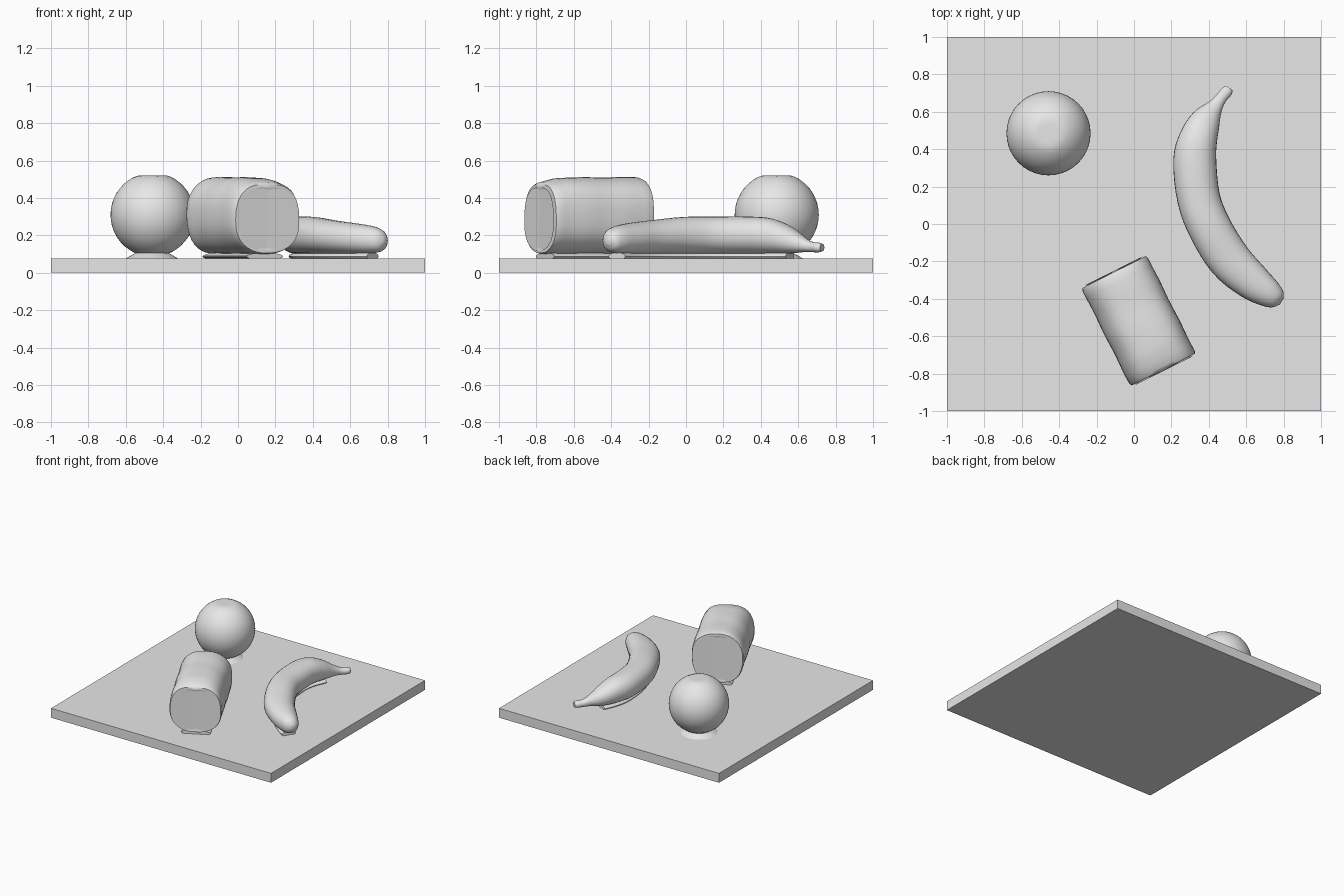
import bpy, bmesh, math
from mathutils import Vector

if "Cube" in bpy.data.objects:
    bpy.data.objects.remove(bpy.data.objects["Cube"])

grey = bpy.data.materials.new("plain grey")
grey.diffuse_color = (0.8, 0.8, 0.8, 1)
grey.use_nodes = True
grey.node_tree.nodes["Principled BSDF"].inputs["Base Color"].default_value = grey.diffuse_color


def finish(bm, name, angle=50):
    bmesh.ops.recalc_face_normals(bm, faces=bm.faces)
    mesh = bpy.data.meshes.new(name)
    bm.to_mesh(mesh)
    bm.free()
    mesh.materials.append(grey)
    ob = bpy.data.objects.new(name, mesh)
    bpy.context.collection.objects.link(ob)
    bpy.ops.object.select_all(action='DESELECT')
    ob.select_set(True)
    bpy.context.view_layer.objects.active = ob
    bpy.ops.object.shade_smooth_by_angle(angle=math.radians(angle))
    return ob


def spline(pts, steps):
    """Catmull-Rom curve through tuples of any length."""
    p = [Vector(q) for q in pts]
    p = [2 * p[0] - p[1]] + p + [2 * p[-1] - p[-2]]
    out = []
    for a, b, c, d in zip(p, p[1:], p[2:], p[3:]):
        for k in range(steps):
            t = k / steps
            out.append(0.5 * (2 * b + (c - a) * t + (2 * a - 5 * b + 4 * c - d) * t * t
                              + (3 * b - a - 3 * c + d) * t ** 3))
    return out + [p[-2]]


def loft(name, rings, power=2.0, sides=32, wobble=0.0, angle=50):
    """Skin rings of (x, y, half width, mid z, half height) along a flat path."""
    bm = bmesh.new()
    loops = []
    for i, r in enumerate(rings):
        a, b = rings[max(i - 1, 0)], rings[min(i + 1, len(rings) - 1)]
        side = Vector((a[1] - b[1], b[0] - a[0])).normalized()
        loop = []
        for k in range(sides):
            t = 2 * math.pi * k / sides
            c, s = math.cos(t), math.sin(t)
            f = 1 + wobble * math.sin(3 * t + 0.45 * i) * math.cos(0.6 * i - 2 * t)
            w = math.copysign(abs(c) ** (2 / power), c) * r[2] * f
            h = math.copysign(abs(s) ** (2 / power), s) * r[4] * f
            loop.append(bm.verts.new((r[0] + side.x * w, r[1] + side.y * w, r[3] + h)))
        loops.append(loop)
    for a, b in zip(loops, loops[1:]):
        for k in range(sides):
            bm.faces.new((a[k], a[(k + 1) % sides], b[(k + 1) % sides], b[k]))
    bm.faces.new(loops[0])
    bm.faces.new(loops[-1])
    return finish(bm, name, angle)


# square board
bm = bmesh.new()
bmesh.ops.create_cube(bm, size=1)
for v in bm.verts:
    v.co = (v.co.x * 2, v.co.y * 2, (v.co.z + 0.5) * 0.077)
finish(bm, "board", 30)

# round fruit, slightly flattened above and below
bm = bmesh.new()
bmesh.ops.create_icosphere(bm, subdivisions=4, radius=0.225)
for v in bm.verts:
    v.co = Vector((-0.457, 0.485, 0.31)) + v.co
    v.co.z = min(max(v.co.z, 0.1), 0.52)
finish(bm, "round_fruit")

# flared foot under the round fruit
bm = bmesh.new()
bmesh.ops.create_cone(bm, cap_ends=True, segments=32, radius1=0.15, radius2=0.09, depth=0.035)
bmesh.ops.translate(bm, verts=bm.verts, vec=(-0.46, 0.485, 0.0875))
finish(bm, "fruit_foot", 30)

# thick roll: dished end, rounded rim, long body
back, front = Vector((-0.108, -0.25)), Vector((0.16, -0.785))
profile = [(0.03, 0.3), (0.015, 0.7), (0.0, 0.9), (0.012, 0.97), (0.04, 1.0)]
body = [(0.04 + 0.92 * k / 14, 1.0) for k in range(1, 14)]
rings = []
for t, s in profile + body + [(1 - t, s) for t, s in reversed(profile)]:
    p = back.lerp(front, t)
    drop = 0.016 * max(0, (t - 0.8) / 0.2)
    rings.append((p.x, p.y, 0.196 * s, 0.305 - drop, (0.205 - drop) * s))
loft("roll", rings, power=2.5, sides=40, wobble=0.015)

# strip joining the roll to the board
rings = [(*back.lerp(front, t), 0.11, 0.087, 0.02) for t in (0.06, 0.3, 0.6, 0.94)]
loft("roll_foot", rings, sides=16)

# curved fruit from its stem to its blunt tip
path = [(0.508, 0.728, 0.022, 0.135, 0.02), (0.495, 0.708, 0.031, 0.135, 0.026),
        (0.465, 0.672, 0.031, 0.138, 0.028), (0.435, 0.63, 0.042, 0.15, 0.04),
        (0.385, 0.555, 0.08, 0.175, 0.072), (0.345, 0.46, 0.102, 0.195, 0.094),
        (0.325, 0.34, 0.115, 0.2, 0.1), (0.345, 0.14, 0.115, 0.2, 0.1),
        (0.405, -0.02, 0.116, 0.199, 0.099), (0.51, -0.19, 0.115, 0.19, 0.09),
        (0.63, -0.305, 0.1, 0.182, 0.082), (0.72, -0.37, 0.077, 0.176, 0.072),
        (0.768, -0.4, 0.053, 0.172, 0.054), (0.79, -0.414, 0.02, 0.172, 0.02)]
loft("curved_fruit", spline(path, 4), power=2.15, sides=28)

# strip joining the curved fruit to the board
rings = [(x, y, 0.055, 0.088, 0.02) for x, y, *_ in spline(path[4:12], 3)]
loft("curved_fruit_foot", rings, sides=16)
